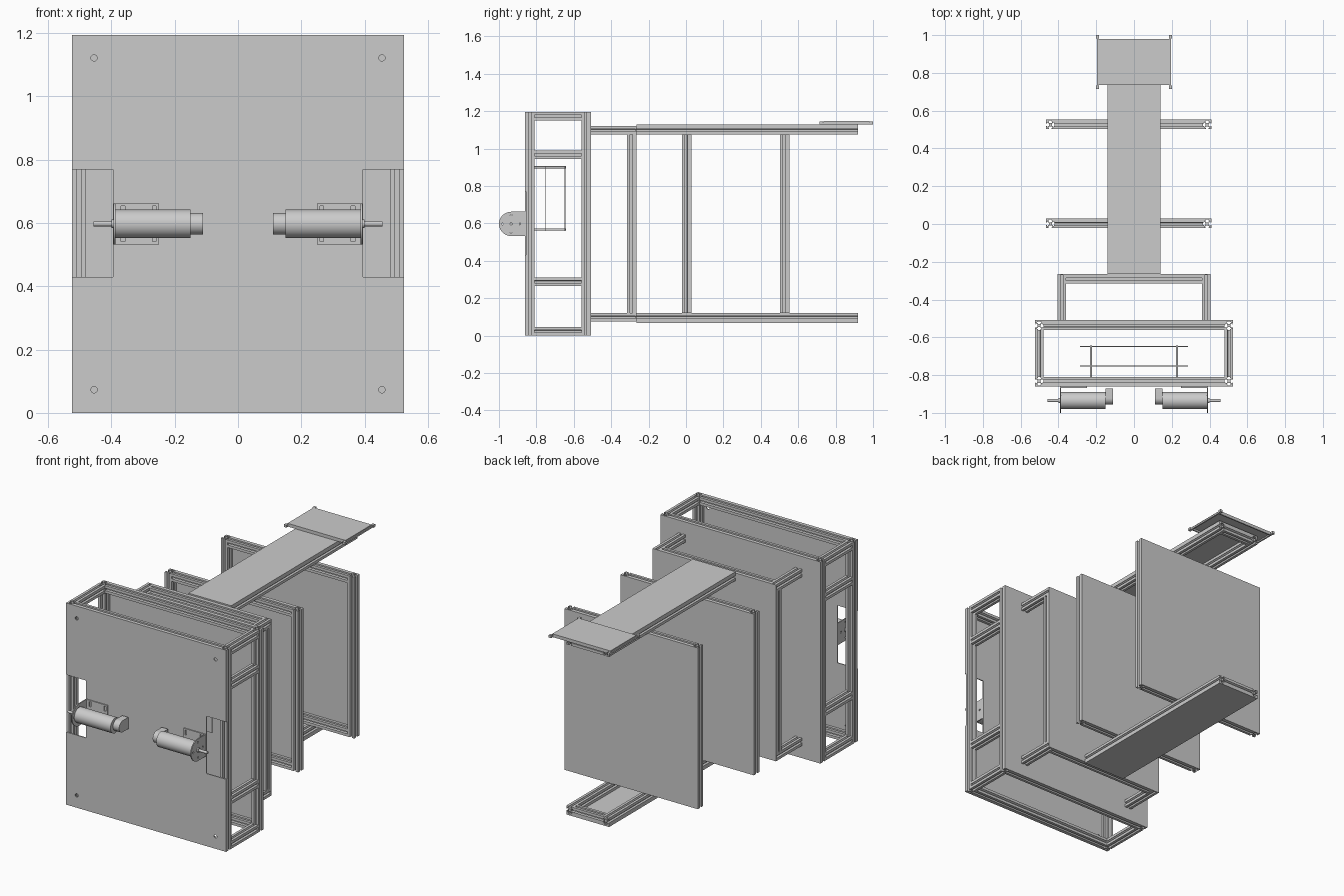
import bpy, bmesh, math
from mathutils import Vector

cube = bpy.data.objects.get("Cube")
if cube:
    bpy.data.objects.remove(cube)

grey = bpy.data.materials.new("aluminium_grey")
grey.use_nodes = True
GREY = (0.6, 0.6, 0.6, 1)
grey.diffuse_color = GREY
grey.node_tree.nodes["Principled BSDF"].inputs["Base Color"].default_value = GREY

H = 1.195          # height of the main frame
P = 0.045          # extrusion width
T = 0.006          # sheet thickness
MID = H / 2


def add(name, bm, smooth=False):
    bmesh.ops.recalc_face_normals(bm, faces=bm.faces)
    mesh = bpy.data.meshes.new(name)
    bm.to_mesh(mesh)
    bm.free()
    mesh.materials.append(grey)
    ob = bpy.data.objects.new(name, mesh)
    bpy.context.collection.objects.link(ob)
    if smooth:
        bpy.ops.object.select_all(action='DESELECT')
        ob.select_set(True)
        bpy.context.view_layer.objects.active = ob
        bpy.ops.object.shade_smooth_by_angle(angle=math.radians(35))
    return ob


def prism(name, outline, axis, a, b, smooth=False):
    """Extrude a 2D outline along an axis; the outline uses the other two axes in order."""
    bm = bmesh.new()

    def ring(t):
        out = []
        for p in outline:
            co = list(p)
            co.insert("xyz".index(axis), t)
            out.append(bm.verts.new(co))
        return out
    r0, r1 = ring(a), ring(b)
    bm.faces.new(r0)
    bm.faces.new(r1)
    n = len(r0)
    for i in range(n):
        bm.faces.new((r0[i], r0[(i + 1) % n], r1[(i + 1) % n], r1[i]))
    return add(name, bm, smooth)


def box(name, x, y, z):
    return prism(name, [(x[0], y[0]), (x[1], y[0]), (x[1], y[1]), (x[0], y[1])], "z", *z)


def circle(u, v, r, n=32):
    return [(u + r * math.cos(2 * math.pi * i / n), v + r * math.sin(2 * math.pi * i / n)) for i in range(n)]


def d_shape(cy, r, y_end):
    """Half-round towards the front, straight towards the panel."""
    arc = [(cy - r * math.sin(math.pi * i / 20), MID + r * math.cos(math.pi * i / 20)) for i in range(21)]
    return arc + [(y_end, MID - r), (y_end, MID + r)]


# T-slot cross-section: one side, repeated four times
h, slot, lip, wide, core = P / 2, 0.0065, 0.0045, 0.0125, 0.006
side = [(-h, h), (-slot, h), (-slot, h - lip), (-wide, h - lip),
        (-core, core + 0.002), (core, core + 0.002),
        (wide, h - lip), (slot, h - lip), (slot, h)]
TSLOT = []
for k in range(4):
    for u, v in side:
        for _ in range(k):
            u, v = v, -u
        TSLOT.append((u, v))


def rail(name, axis, u, v, a, b):
    prism(name, [(u + p, v + q) for p, q in TSLOT], axis, a, b)


def cut(ob, cutters):
    bpy.context.view_layer.objects.active = ob
    for c in cutters:
        m = ob.modifiers.new("cut", 'BOOLEAN')
        m.object = c
        m.solver = 'EXACT'
        bpy.ops.object.modifier_apply(modifier=m.name)
        bpy.data.objects.remove(c)


# Main box frame
X, Y0, Y1 = 0.525, -0.855, -0.515
xc = X - h
for s in (-1, 1):
    for y in (Y0 + h, Y1 - h):
        rail("box_post", "z", s * xc, y, 0, H)
    for z in (h, 0.2875, H - 0.2275, H - h):
        rail("box_side_rail", "y", s * xc, z, Y0 + P, Y1 - P)
for y in (Y0 + h, Y1 - h):
    for z in (h, H - h):
        rail("box_cross_rail", "x", y, z, -X + P, X - P)

# Front panel with side notches and corner holes
outline = [(-X, 0), (X, 0), (X, 0.43), (0.395, 0.43), (0.395, 0.77), (X, 0.77), (X, H),
           (-X, H), (-X, 0.77), (-0.395, 0.77), (-0.395, 0.43), (-X, 0.43)]
front = prism("front_panel", outline, "y", Y0 - T, Y0)
cut(front, [prism("cutter", circle(s * 0.455, z, 0.01, 20), "y", Y0 - 0.05, Y0 + 0.05)
            for s in (-1, 1) for z in (0.073, H - 0.073)])
box("box_back_panel", (-X, X), (Y1, Y1 + T), (0, H))

# Second frame behind the box
X2, YB = 0.405, -0.27
ZT = 1.12 - h
for s in (-1, 1):
    for z in (H - ZT, ZT):
        rail("second_frame_arm", "y", s * (X2 - h), z, Y1 + T, YB)
    rail("second_frame_post", "z", s * (X2 - h), YB - h, H - ZT + h, ZT - h)
for z in (H - ZT, ZT):
    rail("second_frame_cross_rail", "x", YB - h, z, -X2 + P, X2 - P)
box("second_frame_panel", (-X2, X2), (YB, YB + T), (H - ZT - h, ZT + h))

# Two free-standing framed walls
XL, XR = -0.465, 0.41
for y in (-0.022, 0.503):
    z0, z1 = H - ZT + h, ZT - h
    for x in (XL + h, XR - h):
        rail("wall_post", "z", x, y + h, z0, z1)
    for z in (z0 + h, z1 - h):
        rail("wall_cross_rail", "x", y + h, z, XL + P, XR - P)
    box("wall_panel", (XL, XR), (y + P, y + P + T), (z0, z1))

# Upper and lower long tongues
XT, YE = 0.14, 0.92
for z, d in ((ZT, 1), (H - ZT, -1)):
    for s in (-1, 1):
        rail("tongue_rail", "y", s * (XT - h), z, YB + T, YE)
    for y in (YB + T + h, YE - h):
        rail("tongue_end_rail", "x", y, z, -XT + P, XT - P)
    face = z + d * h
    box("tongue_plate", (-XT, XT), (YB + T, YE), sorted((face, face + d * 0.008)))

# End platform on the upper tongue
box("end_platform", (-0.19, 0.19), (0.735, 0.98), (1.138, 1.147))
for s in (-1, 1):
    box("platform_side_strip", sorted((s * 0.187, s * 0.196)), (0.715, 1.0), (1.13, 1.14))
    for y in (0.715, 0.982):
        box("platform_corner_block", sorted((s * 0.184, s * 0.2)), (y, y + 0.018), (1.13, 1.145))
for y in (0.735, 0.972):
    box("platform_cross_strip", (-0.187, 0.187), (y, y + 0.008), (1.128, 1.138))

# Drive motors on angle brackets
CY = -0.935
for s in (-1, 1):
    def span(a, b):
        return sorted((s * a, s * b))
    ear = prism("motor_bracket", d_shape(CY, 0.065, Y0 - T), "x", *span(0.387, 0.393), True)
    cut(ear, [prism("cutter", circle(CY + dy, MID + dz, 0.006, 12), "x", 0.37 * s, 0.41 * s)
              for dy, dz in ((0.045, 0), (-0.045, 0), (0, 0.045), (0, -0.045))])
    flange = box("motor_flange", span(0.25, 0.387), (Y0 - 2 * T, Y0 - T), (MID - 0.065, MID + 0.065))
    cut(flange, [box("cutter", span(x - 0.006, x + 0.006), (Y0 - 0.03, Y0 - T / 2), (z - 0.014, z + 0.014))
                 for x in (0.265, 0.363) for z in (MID - 0.042, MID + 0.042)])
    prism("motor_body", circle(CY, MID, 0.045, 40), "x", *span(0.15, 0.387), True)
    prism("motor_cap", d_shape(-0.922, 0.034, -0.87), "x", *span(0.11, 0.15), True)
    prism("motor_collar", circle(CY, MID, 0.013, 24), "x", *span(0.38, 0.4), True)
    prism("motor_shaft", circle(CY, MID, 0.008, 20), "x", *span(0.38, 0.457), True)

# Boards on standoffs inside the box
for y in (-0.755, -0.65):
    box("inner_board", (-0.285, 0.285), (y, y + 0.005), (0.56, 0.907))
for s in (-1, 1):
    for z in (0.567, 0.9):
        prism("board_standoff", circle(s * 0.228, z, 0.006, 12), "y", Y0, -0.642, True)
